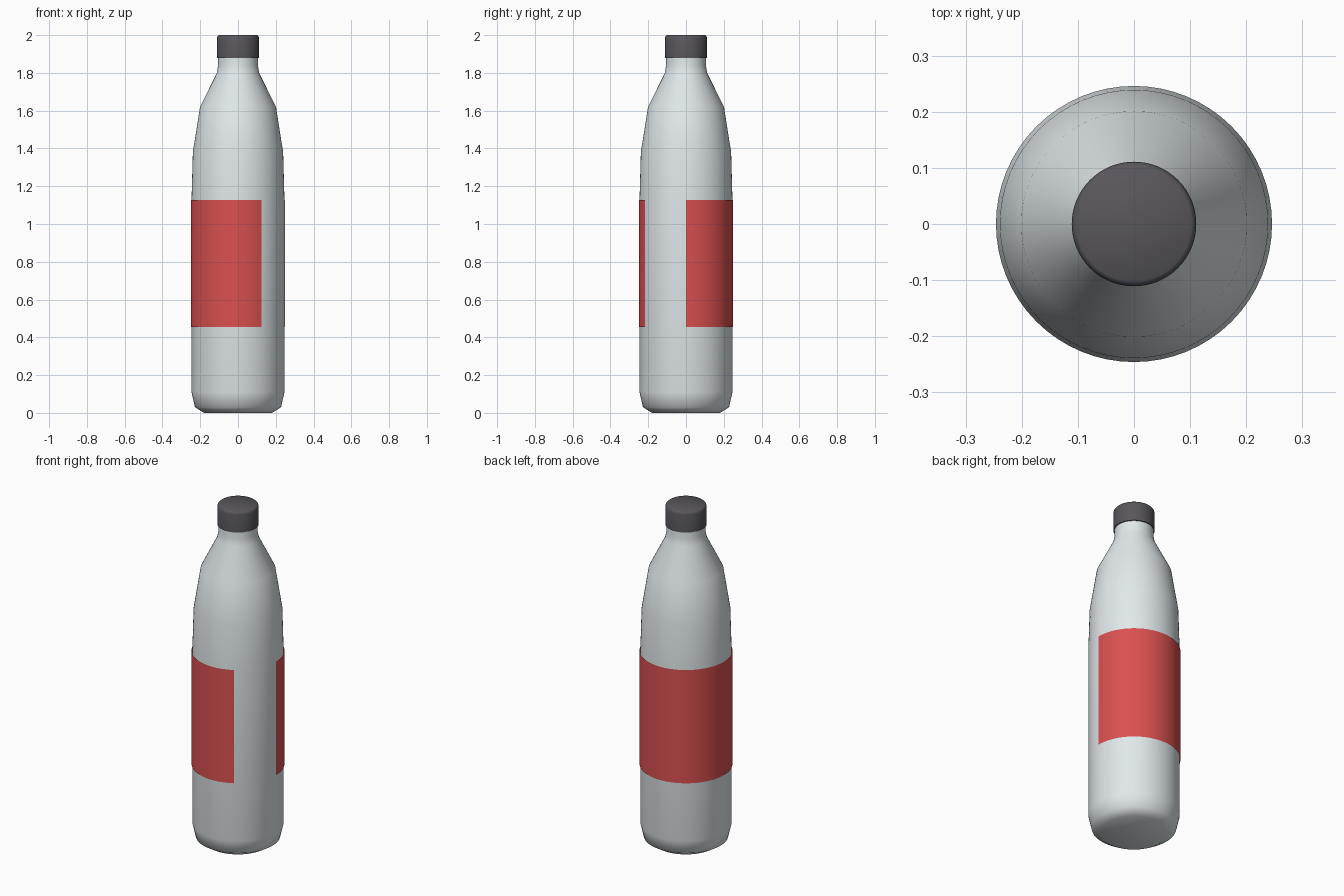
import bpy, bmesh
from math import cos, sin, radians

if "Cube" in bpy.data.objects:
    bpy.data.objects.remove(bpy.data.objects["Cube"])

def lathe(name, profile, color=None, start=0, sweep=360, steps=64, smooth=40):
    """Revolve an (r, z) profile about z; r = 0 ends become closed tips."""
    bm = bmesh.new()
    full = sweep == 360
    n = steps if full else steps + 1
    rings = []
    for r, z in profile:
        if r == 0:
            rings.append([bm.verts.new((0, 0, z))] * n)
        else:
            angles = [radians(start + sweep * i / steps) for i in range(n)]
            rings.append([bm.verts.new((r * cos(a), r * sin(a), z)) for a in angles])
    for low, high in zip(rings, rings[1:]):
        for i in range(steps):
            j = (i + 1) % n
            bm.faces.new(list(dict.fromkeys((low[i], low[j], high[j], high[i]))))
    mesh = bpy.data.meshes.new(name)
    bm.to_mesh(mesh)
    bm.free()
    obj = bpy.data.objects.new(name, mesh)
    bpy.context.collection.objects.link(obj)
    if color:
        mat = bpy.data.materials.new(name + "_material")
        mat.diffuse_color = (*color, 1)
        mat.use_nodes = True
        mat.node_tree.nodes["Principled BSDF"].inputs["Base Color"].default_value = mat.diffuse_color
        mesh.materials.append(mat)
    bpy.ops.object.select_all(action='DESELECT')
    obj.select_set(True)
    bpy.context.view_layer.objects.active = obj
    bpy.ops.object.shade_smooth_by_angle(angle=radians(smooth))
    return obj

# Bottle body with rounded base, tapered shoulder and neck
lathe("bottle_body", [
    (0, 0.0), (0.18, 0.0), (0.228, 0.03), (0.246, 0.11), (0.246, 1.13),
    (0.239, 1.38), (0.201, 1.62), (0.112, 1.80), (0.105, 1.84), (0.105, 1.90),
], color=(0.75, 0.81, 0.83), smooth=60)

# Screw cap with softened top rim
lathe("cap", [
    (0, 1.88), (0.111, 1.88), (0.111, 1.985), (0.108, 1.995),
    (0.102, 2.0), (0, 2.0),
], color=(0.1, 0.095, 0.11), smooth=50)

# Label sheet wrapping 300 degrees round the body
lathe("label", [(0.25, 0.455), (0.25, 1.128)], color=(0.7, 0.08, 0.08),
      start=0, sweep=300, steps=60)
